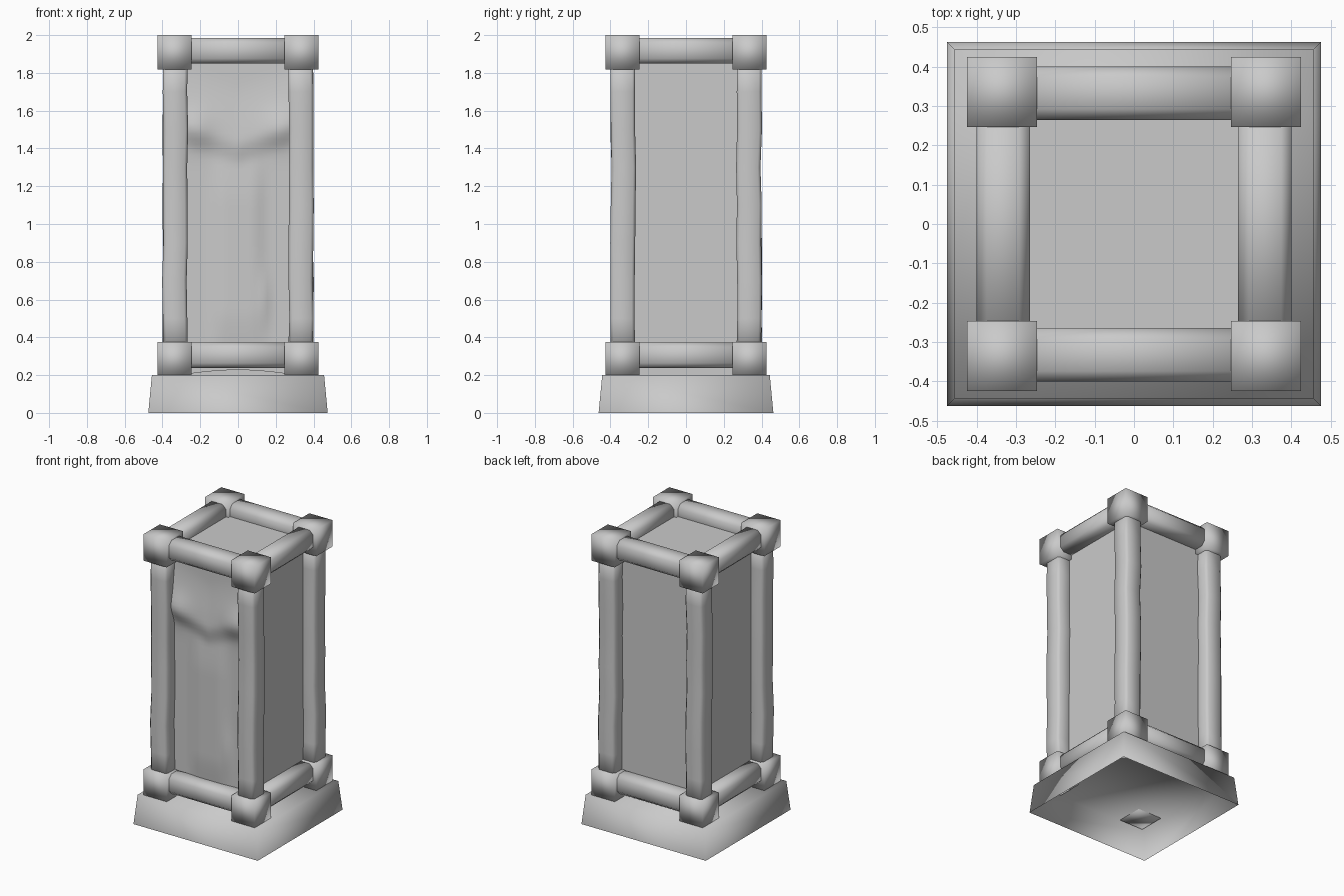
import bpy, bmesh, math, random
from mathutils import Vector

random.seed(4)
if "Cube" in bpy.data.objects:
    bpy.data.objects.remove(bpy.data.objects["Cube"])

stone = bpy.data.materials.new("grey_stone")
stone.use_nodes = True
GREY = (0.59, 0.59, 0.59, 1)
stone.diffuse_color = GREY
stone.node_tree.nodes["Principled BSDF"].inputs["Base Color"].default_value = GREY


def finish(bm, name, smooth=True):
    mesh = bpy.data.meshes.new(name)
    bm.to_mesh(mesh)
    bm.free()
    mesh.materials.append(stone)
    for p in mesh.polygons:
        p.use_smooth = smooth
    obj = bpy.data.objects.new(name, mesh)
    bpy.context.collection.objects.link(obj)
    return obj


def block(name, center, size, taper=0.0, smooth=True, open_bottom=False):
    bm = bmesh.new()
    bmesh.ops.create_cube(bm, size=1)
    if open_bottom:
        under = [f for f in bm.faces if f.normal.z < -0.5]
        bmesh.ops.delete(bm, geom=under, context='FACES_ONLY')
    for v in bm.verts:
        grow = taper if v.co.z > 0 else 0
        v.co.x *= size[0] - grow
        v.co.y *= size[1] - grow
        v.co.z *= size[2]
        v.co += Vector(center)
    return finish(bm, name, smooth)


def bar(name, start, end, rings=2, wobble=0.0, half=0.068, cut=0.027):
    """Chamfered square bar swept from start to end, optionally uneven."""
    start, end = Vector(start), Vector(end)
    axis = (end - start).normalized()
    up = Vector((0, 1, 0)) if abs(axis.z) > 0.5 else Vector((0, 0, 1))
    side = axis.cross(up)
    k = half - cut
    section = [(half, k), (k, half), (-k, half), (-half, k),
               (-half, -k), (-k, -half), (k, -half), (half, -k)]
    bm = bmesh.new()
    loops = []
    for i in range(rings):
        mid = start.lerp(end, i / (rings - 1))
        shift = side * random.uniform(-wobble, wobble) + up * random.uniform(-wobble, wobble)
        scale = 1 + random.uniform(-wobble, wobble) * 4
        loops.append([bm.verts.new(mid + shift + (side * a + up * b) * scale)
                      for a, b in section])
    for lo, hi in zip(loops, loops[1:]):
        for j in range(8):
            n = (j + 1) % 8
            bm.faces.new((lo[j], lo[n], hi[n], hi[j]))
    bm.faces.new(loops[0])
    bm.faces.new(loops[-1])
    bmesh.ops.recalc_face_normals(bm, faces=bm.faces)
    return finish(bm, name)


# Tapered plinth, a shell open underneath
block("plinth", (0, 0, 0.1), (0.95, 0.925, 0.2), taper=0.038, open_bottom=True)

# Corner blocks, posts and rails
C, R = 0.336, 0.333
for level, z, rail_z in (("lower", 0.285, 0.305), ("upper", 1.909, 1.917)):
    for sx in (-1, 1):
        for sy in (-1, 1):
            block(f"{level}_corner_block", (sx * C, sy * C, z), (0.178, 0.178, 0.182))
    for s in (-1, 1):
        bar(f"{level}_cross_rail", (-R, s * R, rail_z), (R, s * R, rail_z))
        bar(f"{level}_side_rail", (s * R, -R, rail_z), (s * R, R, rail_z))
for sx in (-1, 1):
    for sy in (-1, 1):
        bar("post", (sx * R, sy * R, 0.3), (sx * R, sy * R, 1.9),
            rings=9, wobble=0.004, half=0.065, cut=0.015)

# Plain inner body standing on the plinth, behind the frame
block("inner_body", (0, 0.006, 1.0535), (0.618, 0.612, 1.705), smooth=False)


# Front panel: a softly draped relief, with a broad chest above a narrow column
def step(t):
    t = min(max(t, 0), 1)
    return t * t * (3 - 2 * t)


def relief(x, z):
    brow = 1.30 + 0.35 * abs(x)
    chest = 0.026 * step((z - brow) / 0.14) * (1 - step((z - brow - 0.1) / 0.35))
    shoulder = 0.024 * math.exp(-((abs(x) - 0.23) / 0.09) ** 2 - ((z - 1.5) / 0.1) ** 2)
    column = 0.02 * step((0.17 - abs(x)) / 0.1)
    column *= step((z - 0.25) / 0.3) * (1 - step((z - 1.1) / 0.4))
    fold = 0.012 * math.exp(-((x - 0.14) / 0.03) ** 2 - ((z - 0.6) / 0.15) ** 2)
    return chest + shoulder + column + fold


bm = bmesh.new()
bmesh.ops.create_grid(bm, x_segments=28, y_segments=60, size=0.5)
for v in bm.verts:
    x, t = v.co.x * 0.62, v.co.y + 0.5
    foot = 0.2 + 0.027 * math.cos(x / 0.31 * math.pi / 2)
    z = foot + t * (1.9 - foot)
    v.co = (x, -0.308 - relief(x, z), z)
finish(bm, "front_relief_panel")
